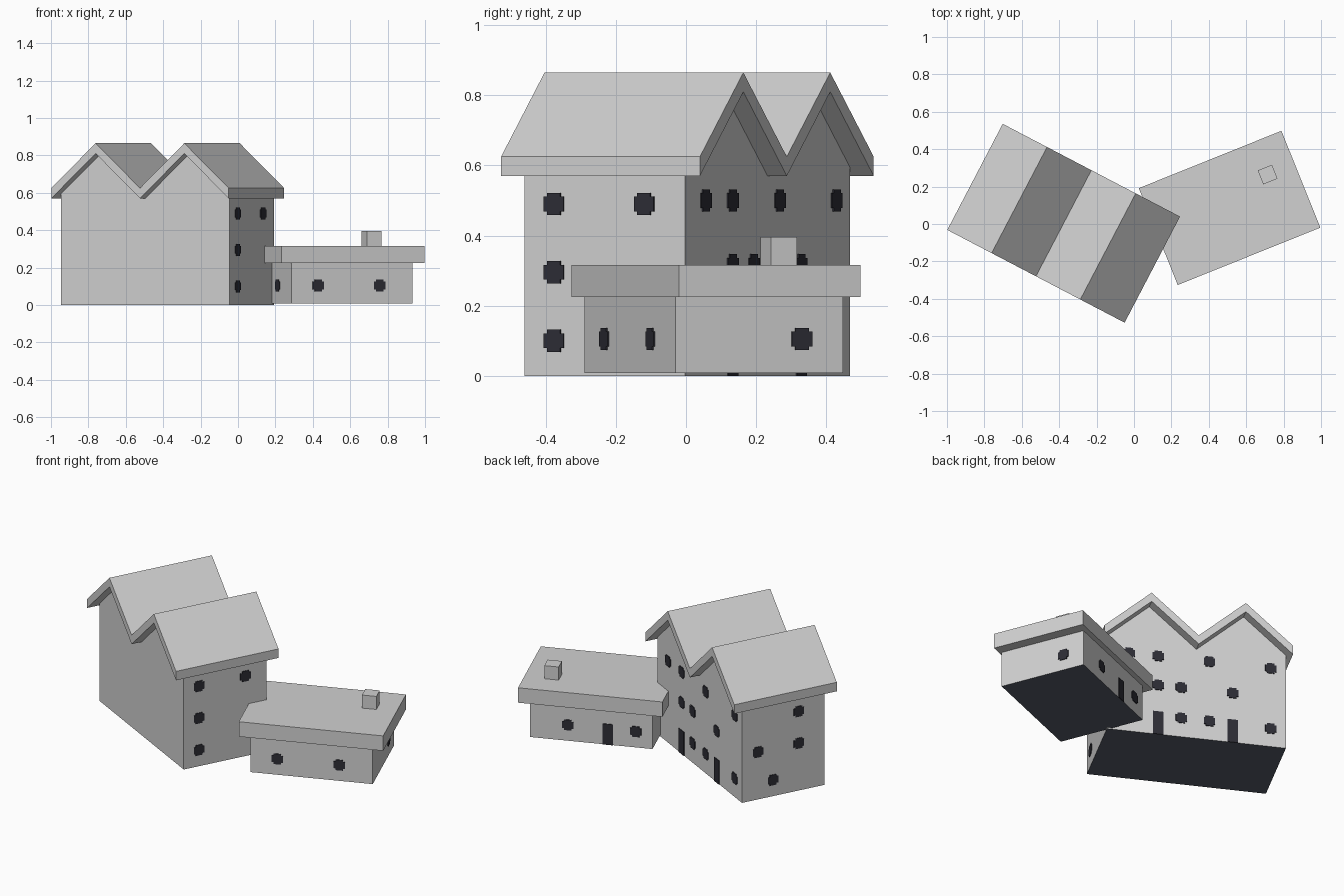
import bpy, bmesh, math
from mathutils import Matrix, Vector

if "Cube" in bpy.data.objects:
    bpy.data.objects.remove(bpy.data.objects["Cube"])


def material(name, rgb):
    m = bpy.data.materials.new(name)
    m.diffuse_color = (*rgb, 1)
    m.use_nodes = True
    m.node_tree.nodes["Principled BSDF"].inputs["Base Color"].default_value = m.diffuse_color
    return m


GREY = material("light_grey", (0.64, 0.64, 0.64))
DARK = material("dark_opening", (0.026, 0.026, 0.036))
BASE = material("slate_base", (0.09, 0.105, 0.14))


def frame(x, y, degrees):
    return Matrix.Translation((x, y, 0)) @ Matrix.Rotation(math.radians(degrees), 4, 'Z')


def prism(name, profile, b0, b1, mat, place):
    """Profile in the local x-z plane, extruded along local y from b0 to b1."""
    bm = bmesh.new()
    face = bm.faces.new([bm.verts.new((a, b0, z)) for a, z in profile])
    new = bmesh.ops.extrude_face_region(bm, geom=[face])["geom"]
    verts = [g for g in new if isinstance(g, bmesh.types.BMVert)]
    bmesh.ops.translate(bm, verts=verts, vec=(0, b1 - b0, 0))
    bmesh.ops.recalc_face_normals(bm, faces=bm.faces[:])
    bm.normal_update()
    # dark underside only where the building meets the ground
    for f in bm.faces:
        if mat is GREY and f.normal.z < -0.9 and f.calc_center_median().z < 0.02:
            f.material_index = 1
    me = bpy.data.meshes.new(name)
    bm.to_mesh(me)
    bm.free()
    me.materials.append(mat)
    if mat is GREY:
        me.materials.append(BASE)
    ob = bpy.data.objects.new(name, me)
    ob.matrix_world = place
    bpy.context.collection.objects.link(ob)
    return ob


def rect(a0, a1, z0, z1):
    return [(a0, z0), (a1, z0), (a1, z1), (a0, z1)]


def side(place, k):
    """Frame turned so that side k (0 front, 1 right, 2 back, 3 left) faces local -y."""
    return place @ Matrix.Rotation(k * math.pi / 2, 4, 'Z')


def window(name, place, k, dist, a, z):
    # square with notched corners
    r, n = 0.032, 0.021
    pts = [(-n, -r), (n, -r), (n, -n), (r, -n), (r, n), (n, n),
           (n, r), (-n, r), (-n, n), (-r, n), (-r, -n), (-n, -n)]
    prism(name, [(a + p, z + q) for p, q in pts], -dist - 0.004, -dist + 0.002, DARK, side(place, k))


def door(name, place, k, dist, a, z0, z1):
    prism(name, rect(a - 0.03, a + 0.03, z0, z1), -dist - 0.004, -dist + 0.002, DARK, side(place, k))


# ---- Tall house with twin gables ----
house = frame(-0.376, 0.004, -27.6)
HU, HV = 0.508, 0.258          # wall half sizes
RU, RV = 0.535, 0.32           # roof half sizes
EAVE, RIDGE, THICK = 0.625, 0.865, 0.055
steps = [(-RU, EAVE), (-RU / 2, RIDGE), (0, EAVE), (RU / 2, RIDGE), (RU, EAVE)]

top_edge = EAVE + (RU - HU) * (RIDGE - EAVE) / (RU / 2)
gables = [(HU, top_edge)] + steps[3:0:-1] + [(-HU, top_edge)]
prism("house_walls", [(-HU, 0), (HU, 0)] + [(a, z - 0.03) for a, z in gables],
      -HV, HV, GREY, house)
prism("house_roof", steps + [(a, z - THICK) for a, z in reversed(steps)], -RV, RV, GREY, house)

# right side windows
for a, z in [(-0.163, 0.49), (-0.163, 0.295), (-0.163, 0.10), (0.127, 0.49)]:
    window("house_right_window", house, 1, HU, a, z)
# left side windows
for v, z in [(-0.096, 0.485), (-0.096, 0.29), (0.158, 0.29), (0.065, 0.10)]:
    window("house_left_window", house, 3, HU, -v, z)
# back windows and doors
for u, z in [(-0.422, 0.50), (-0.422, 0.115), (-0.206, 0.315), (-0.074, 0.50), (-0.074, 0.12),
             (0.086, 0.315), (0.086, 0.12), (0.217, 0.50), (0.217, 0.315), (0.382, 0.50)]:
    window("house_back_window", house, 2, HV, -u, z)
for u in (-0.206, 0.217):
    door("house_back_door", house, 2, HV, -u, 0, 0.145)

# ---- Low flat-roofed annex ----
annex = frame(0.514, 0.079, 21.9)
AU, AV = 0.348, 0.257
prism("annex_walls", rect(-AU, AU, 0.008, 0.24), -AV, AV, GREY, annex)
annex_top = frame(0.511, 0.086, 21.9)
prism("annex_roof", rect(-0.411, 0.411, 0.225, 0.316), -0.279, 0.279, GREY, annex_top)
prism("chimney", rect(0.214, 0.296, 0.30, 0.396), 0.05, 0.13, GREY, annex_top)

for a in (-0.195, 0.158):
    window("annex_front_window", annex, 0, AV, a, 0.105)
window("annex_right_window", annex, 1, AU, 0.131, 0.105)
window("annex_left_window", annex, 3, AU, 0.057, 0.105)
for u in (0.133, -0.252):
    window("annex_back_window", annex, 2, AV, -u, 0.105)
door("annex_back_door", annex, 2, AV, 0.093, 0.008, 0.135)
